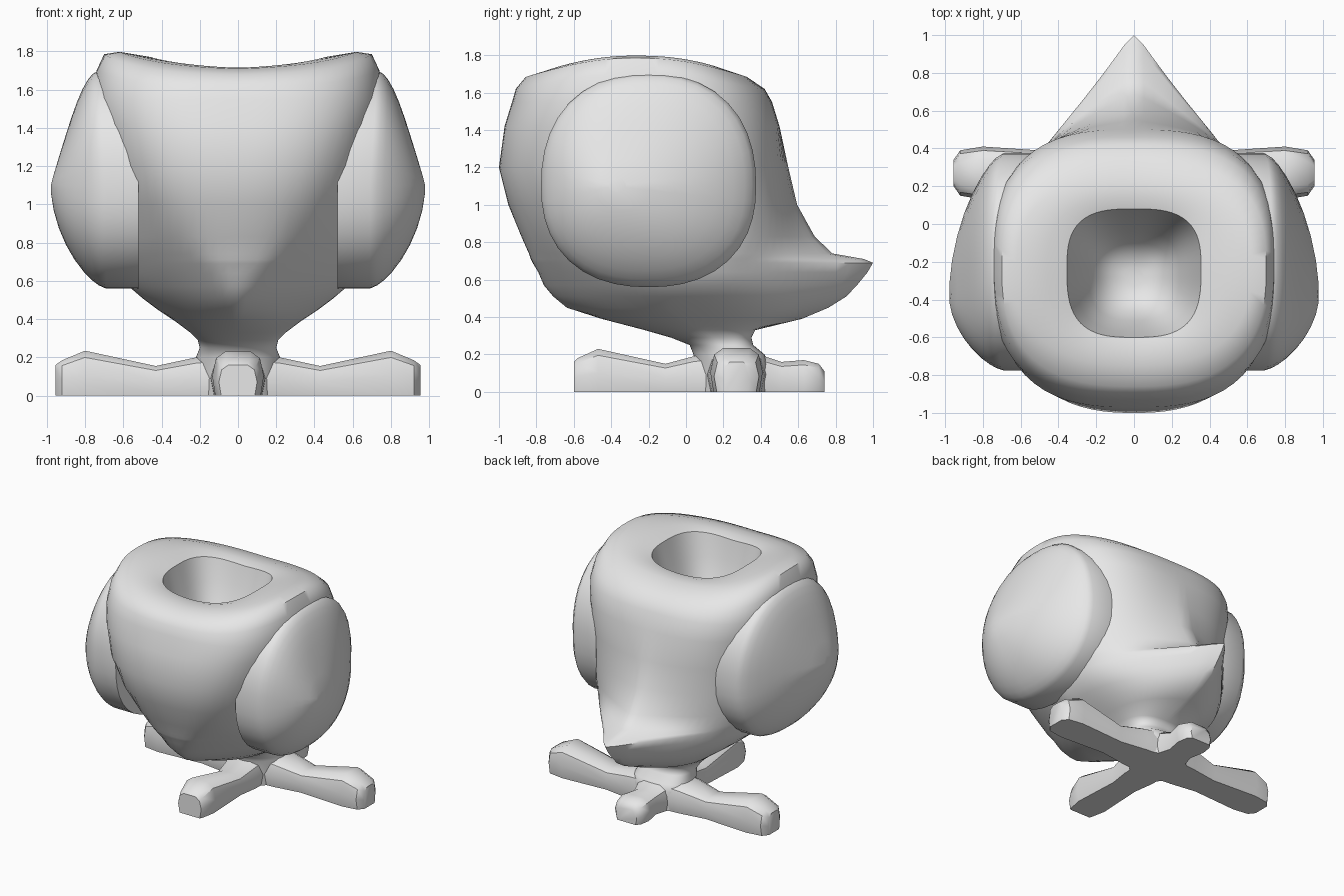
import bpy, bmesh, math
from mathutils import Vector

cube = bpy.data.objects.get("Cube")
if cube:
    bpy.data.objects.remove(cube, do_unlink=True)

clay = bpy.data.materials.new("plain_grey")
clay.use_nodes = True
GREY = (0.8, 0.8, 0.8, 1)
clay.diffuse_color = GREY
clay.node_tree.nodes["Principled BSDF"].inputs["Base Color"].default_value = GREY


def loft(name, rings, angle):
    """Skin a closed shape through rings of equal length."""
    bm = bmesh.new()
    loops = [[bm.verts.new(p) for p in ring] for ring in rings]
    count = len(loops[0])
    for low, high in zip(loops, loops[1:]):
        for i in range(count):
            j = (i + 1) % count
            bm.faces.new((low[i], low[j], high[j], high[i]))
    bm.faces.new(loops[0])
    bm.faces.new(loops[-1])
    bmesh.ops.recalc_face_normals(bm, faces=bm.faces)
    mesh = bpy.data.meshes.new(name)
    bm.to_mesh(mesh)
    bm.free()
    mesh.materials.append(clay)
    obj = bpy.data.objects.new(name, mesh)
    bpy.context.collection.objects.link(obj)
    bpy.ops.object.select_all(action="DESELECT")
    obj.select_set(True)
    bpy.context.view_layer.objects.active = obj
    bpy.ops.object.shade_smooth_by_angle(angle=math.radians(angle))


def squircle(step, count, n):
    """Evenly spread point on a rounded square of radius one."""
    a = math.tau * step / count
    c, s = math.cos(a), math.sin(a)
    r = (abs(c) ** n + abs(s) ** n) ** (-1 / n)
    return r * c, r * s


def body_ring(z, front, back, width, n, tail=0, crease=0.35):
    """Rounded section with a chest crease in front and a pointed tail behind."""
    middle = front + (back - front) * 0.53
    count = 80
    ring = []
    for i in range(count):
        u, v = squircle(i, count, n if i > count / 2 else max(n, 2.8))
        x = u * width
        if v < 0:
            y = middle + (middle - front) * v
            if 0.4 < z < 1.5:
                y -= crease * v * max(0, abs(x) - 0.75 * (z - 0.5))
        else:
            y = middle + (back - middle) * v
            y += tail * max(0, 1 - math.hypot(x, 0.02) / 0.55) ** 1.6
        # Shoulders rise towards the sides
        lift = min(1, max(0, (z - 1.55) / 0.1)) * 0.18 * abs(x) ** 1.5
        ring.append((x, y, z + lift * max(0, 1 - 2 * (y + 0.28) ** 2)))
    return ring


# Body: stem, belly, tail, shoulders, then down into the opening.
# Each row: height, front, back, half width, front squareness, tail length
outer = [
    (0.0, 0.06, 0.44, 0.20, 2),
    (0.15, 0.05, 0.44, 0.22, 2),
    (0.20, 0.04, 0.42, 0.22, 2),
    (0.25, 0.02, 0.36, 0.20, 2),
    (0.29, -0.08, 0.35, 0.21, 2),
    (0.33, -0.22, 0.37, 0.25, 1.9),
    (0.39, -0.45, 0.43, 0.33, 1.8, 0.20),
    (0.45, -0.65, 0.46, 0.42, 1.7, 0.32),
    (0.51, -0.71, 0.48, 0.50, 1.7, 0.40),
    (0.57, -0.76, 0.49, 0.57, 1.7, 0.45),
    (0.64, -0.79, 0.50, 0.61, 1.8, 0.50),
    (0.69, -0.82, 0.50, 0.63, 1.9, 0.53),
    (0.71, -0.83, 0.50, 0.64, 1.9, 0.48),
    (0.74, -0.84, 0.50, 0.65, 2, 0.30),
    (0.83, -0.88, 0.50, 0.67, 2.1, 0.20),
    (1.0, -0.95, 0.50, 0.69, 2.3, 0.10),
    (1.2, -1.0, 0.50, 0.71, 2.5, 0.05),
    (1.42, -0.97, 0.50, 0.74, 2.8),
    (1.55, -0.93, 0.46, 0.76, 2.8),
    (1.62, -0.91, 0.42, 0.74, 2.7),
    (1.68, -0.86, 0.33, 0.70, 2.6),
    (1.71, -0.75, 0.22, 0.62, 2.5),
    (1.715, -0.66, 0.14, 0.46, 2.5),
]
opening = [
    (1.70, -0.60, 0.08, 0.355, 3),
    (1.55, -0.57, 0.04, 0.31, 2.8),
    (1.35, -0.51, -0.04, 0.24, 2.8),
    (1.25, -0.46, -0.10, 0.19, 2.5),
    (1.19, -0.40, -0.16, 0.12, 2.2),
    (1.17, -0.33, -0.23, 0.05, 2),
]
rings = [body_ring(*row) for row in outer]
rings += [body_ring(*row, crease=0) for row in opening]
loft("body", rings, 55)

# Wings: domed rounded discs, fullest in front of their middle
for side, label in ((1, "left"), (-1, "right")):
    rings = []
    for r in (None, 1, 0.97, 0.92, 0.84, 0.72, 0.58, 0.42, 0.25, 0.08):
        size = r or 1
        ring = []
        for i in range(40):
            u, v = squircle(i, 40, 2.3)
            y = -0.38 + size * (0.18 + 0.575 * u)
            z = 1.1 + size * v * (0.60 if v > 0 else 0.54)
            x = 0.52
            if r:
                x = 0.69 + 0.29 * (1 - r ** 1.8) ** 0.7
                x += max(0, v) * (0.04 * r - 0.2 * r * (1 - r))
            ring.append((side * x, y, z))
        rings.append(ring)
    loft(label + "_wing", rings, 50)

# Toes: four knobbly bars spreading from the stem
HALF = ((0.88, 0), (1, 0.45), (0.85, 0.85), (0.5, 1))
SECTION = HALF + tuple((-u, v) for u, v in reversed(HALF))


def toe(name, direction, stations):
    along = Vector(direction)
    across = Vector((-along.y, along.x, 0))
    centre = Vector((0, 0.27, 0))
    loft(name, [[centre + along * d + across * (u * w) + Vector((0, 0, v * h))
                 for u, v in SECTION] for d, w, h in stations], 40)


# Each station: distance, half width, height
side_toe = [(0, 0.17, 0.22), (0.22, 0.15, 0.2), (0.43, 0.115, 0.155),
            (0.8, 0.14, 0.235), (0.92, 0.12, 0.185), (0.955, 0.07, 0.16)]
front_toe = [(0, 0.15, 0.22), (0.23, 0.14, 0.19), (0.38, 0.115, 0.15),
             (0.74, 0.135, 0.23), (0.85, 0.11, 0.18), (0.87, 0.1, 0.16)]
back_toe = [(0, 0.15, 0.22), (0.15, 0.14, 0.19), (0.24, 0.11, 0.16),
            (0.36, 0.135, 0.17), (0.44, 0.12, 0.15), (0.47, 0.09, 0.11)]
toe("left_toe", (1, 0, 0), side_toe)
toe("right_toe", (-1, 0, 0), side_toe)
toe("front_toe", (0, -1, 0), front_toe)
toe("back_toe", (0, 1, 0), back_toe)
